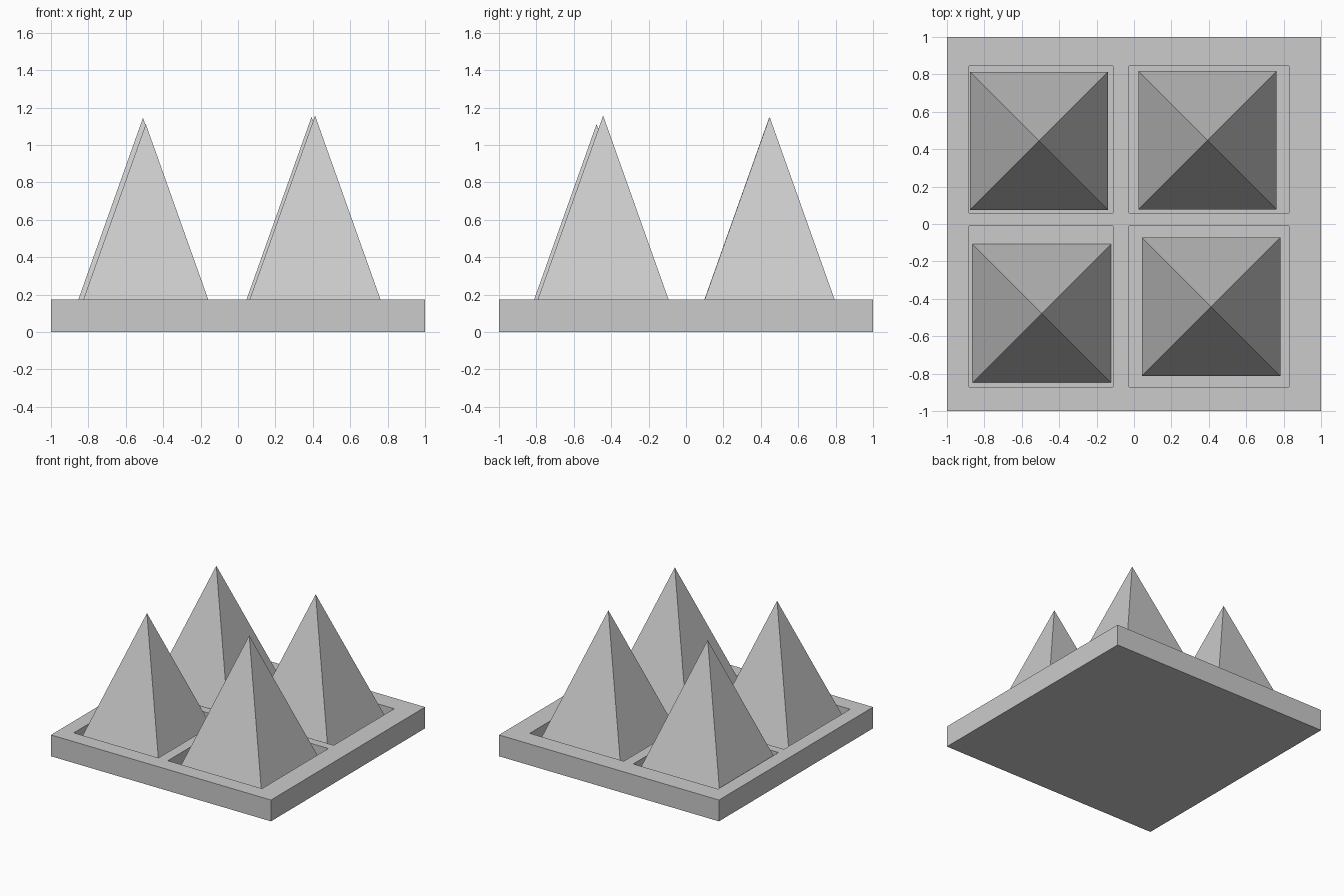
import bpy
import math

if "Cube" in bpy.data.objects:
    bpy.data.objects.remove(bpy.data.objects["Cube"])


def box(name, x0, x1, y0, y1, z0, z1):
    bpy.ops.mesh.primitive_cube_add(size=1, location=((x0 + x1) / 2, (y0 + y1) / 2, (z0 + z1) / 2))
    ob = bpy.context.object
    ob.name = name
    ob.scale = (x1 - x0, y1 - y0, z1 - z0)
    bpy.ops.object.transform_apply(location=False, rotation=False, scale=True)
    return ob


def pyramid(name, x, y, apex, half=0.37, height=1.04):
    bpy.ops.mesh.primitive_cone_add(vertices=4, radius1=half * math.sqrt(2), radius2=0, depth=height,
                                    location=(x, y, apex - height / 2),
                                    rotation=(0, 0, math.pi / 4))
    bpy.context.object.name = name


# Square tray with four rectangular recesses
FLOOR = 0.07
tray = box("tray", -1, 1, -1, 1, 0, 0.175)
for x0, x1 in ((-0.882, -0.112), (-0.027, 0.829)):
    for y0, y1 in ((-0.872, -0.011), (0.059, 0.845)):
        cutter = box("recess_cutter", x0, x1, y0, y1, FLOOR, 0.4)
        mod = tray.modifiers.new("recess", 'BOOLEAN')
        mod.operation = 'DIFFERENCE'
        mod.solver = 'EXACT'
        mod.object = cutter
        bpy.context.view_layer.objects.active = tray
        bpy.ops.object.modifier_apply(modifier=mod.name)
        bpy.data.objects.remove(cutter)

# One loose pyramid in each recess
pyramid("pyramid_back_left", -0.508, 0.444, 1.145)
pyramid("pyramid_back_right", 0.393, 0.447, 1.15)
pyramid("pyramid_front_left", -0.493, -0.478, 1.112)
pyramid("pyramid_front_right", 0.412, -0.443, 1.157)
